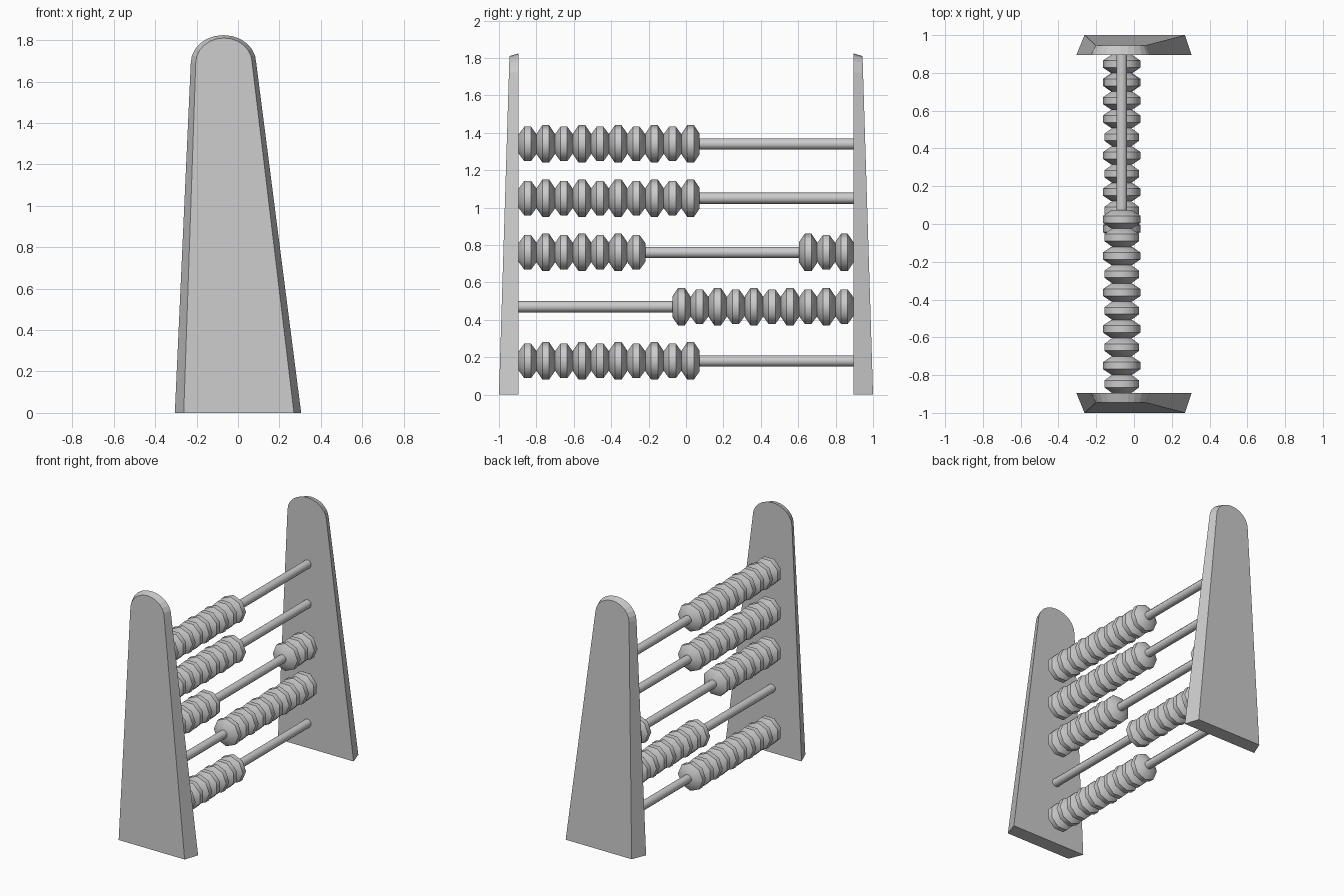
import bpy, bmesh, math

if "Cube" in bpy.data.objects:
    bpy.data.objects.remove(bpy.data.objects["Cube"])

ROD_X = -0.065
INNER_Y = 0.895
PITCH = 0.0968


def make_object(name, bm):
    bmesh.ops.recalc_face_normals(bm, faces=bm.faces)
    mesh = bpy.data.meshes.new(name)
    bm.to_mesh(mesh)
    bm.free()
    obj = bpy.data.objects.new(name, mesh)
    bpy.context.collection.objects.link(obj)
    return obj


def outline(left, right, cx, rx, cz, rz, steps=12):
    """Tapered board outline with a rounded top, as (x, z) points."""
    pts = [(left, 0), (right, 0)]
    for i in range(steps + 1):
        a = math.pi * i / steps
        pts.append((cx + rx * math.cos(a), cz + rz * math.sin(a)))
    return pts


def end_board(name, side):
    bm = bmesh.new()
    inner = [bm.verts.new((x, side * INNER_Y, z))
             for x, z in outline(-0.305, 0.305, -0.07, 0.158, 1.69, 0.134)]
    # outer face is smaller and leans inward towards the top
    outer = [bm.verts.new((x, side * (1 - 0.031 * z), z))
             for x, z in outline(-0.262, 0.27, -0.068, 0.136, 1.69, 0.12)]
    bm.faces.new(inner)
    bm.faces.new(outer)
    n = len(inner)
    for i in range(n):
        j = (i + 1) % n
        bm.faces.new((inner[i], inner[j], outer[j], outer[i]))
    return make_object(name, bm)


def lathe(name, profile, sides, turn, y, z, angle):
    """Revolve (offset, radius) points around a y-parallel axis."""
    bm = bmesh.new()
    rings = []
    for dy, r in profile:
        rings.append([bm.verts.new((r * math.cos(turn + math.tau * k / sides), dy,
                                    r * math.sin(turn + math.tau * k / sides)))
                      for k in range(sides)])
    for a, b in zip(rings, rings[1:]):
        for k in range(sides):
            m = (k + 1) % sides
            bm.faces.new((a[k], a[m], b[m], b[k]))
    bm.faces.new(rings[0])
    bm.faces.new(rings[-1])
    obj = make_object(name, bm)
    obj.location = (ROD_X, y, z)
    bpy.ops.object.select_all(action='DESELECT')
    obj.select_set(True)
    bpy.context.view_layer.objects.active = obj
    bpy.ops.object.shade_smooth_by_angle(angle=math.radians(angle))
    return obj


# End boards
end_board("front_board", -1)
end_board("back_board", 1)

# Rods with beads: height, beads at the front end, beads at the back end
rows = [(0.18, 10, 0), (0.47, 0, 10), (0.76, 7, 3), (1.05, 10, 0), (1.34, 10, 0)]
h = PITCH / 2
bead_profile = [(-h, 0.055), (-0.018, 0.1), (0.018, 0.1), (h, 0.055)]
rod_profile = [(-0.9, 0.03), (0.9, 0.03)]

for r, (z, front, back) in enumerate(rows, 1):
    lathe(f"rod_{r}", rod_profile, 10, math.pi / 10, 0, z, 50)
    spots = [-INNER_Y + PITCH * (i + 0.5) for i in range(front)]
    spots += [INNER_Y - PITCH * (back - i - 0.5) for i in range(back)]
    for b, y in enumerate(spots):
        # every other bead is turned by half a side
        turn = math.pi / 8 * ((b + 1 + (front == 0)) % 2)
        lathe(f"bead_{r}_{b + 1}", bead_profile, 8, turn, y, z, 50)
